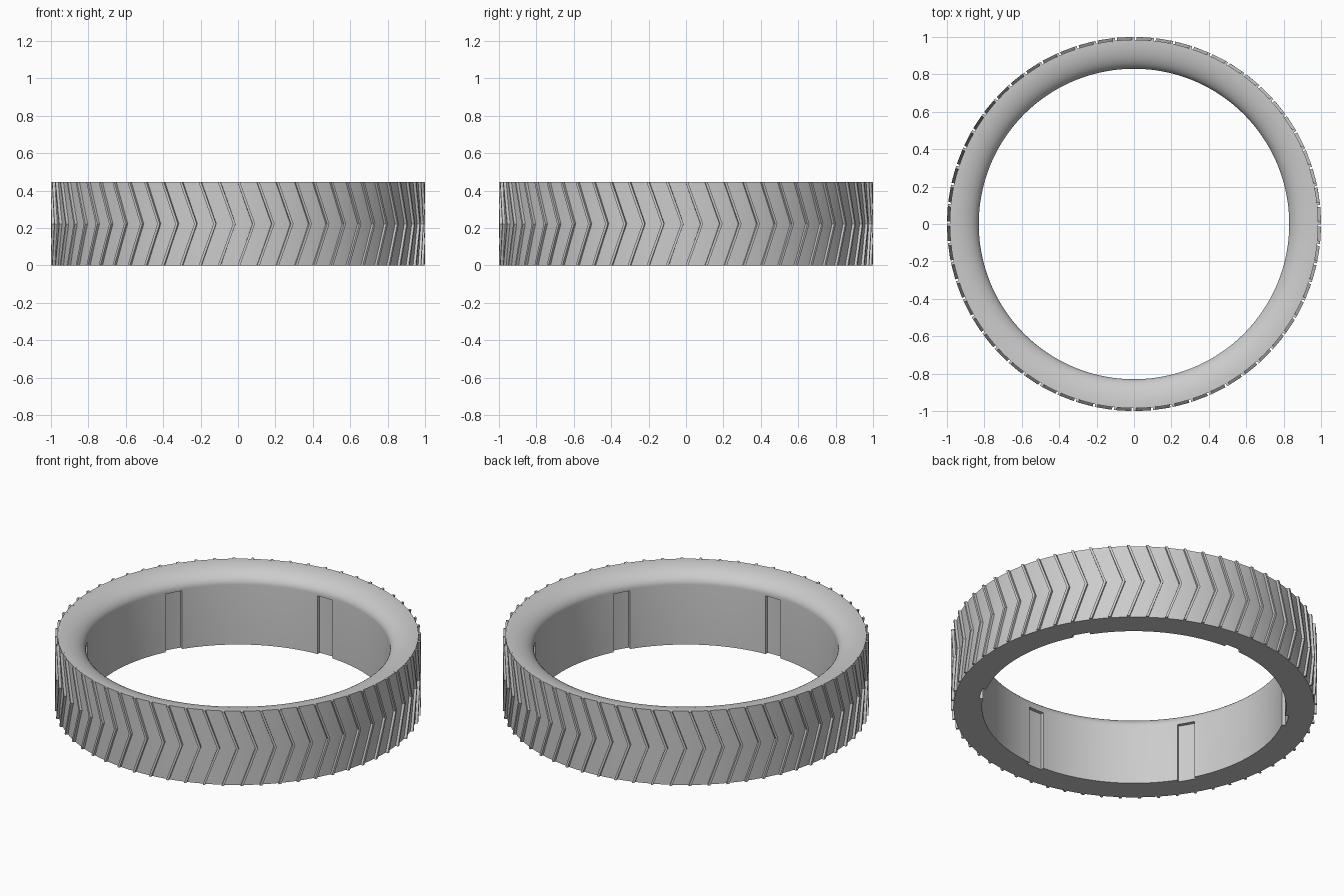
import bpy, bmesh, math
from math import sin, cos, radians, pi

HEIGHT, BODY_R, RIB_R, HOLE_R = 0.445, 0.985, 1.0, 0.83
SEGMENTS = 180

if "Cube" in bpy.data.objects:
    bpy.data.objects.remove(bpy.data.objects["Cube"])

grey = bpy.data.materials.new("plain grey")
grey.use_nodes = True
grey.diffuse_color = (0.6, 0.6, 0.6, 1)
for node in grey.node_tree.nodes:
    if node.type == 'BSDF_PRINCIPLED':
        node.inputs["Base Color"].default_value = grey.diffuse_color


def polar(r, deg, z):
    return (r * cos(radians(deg)), r * sin(radians(deg)), z)


def loft(bm, sections, closed=False):
    """Join equal closed cross-sections; cap the ends unless the loft is closed."""
    rings = [[bm.verts.new(p) for p in s] for s in sections]
    pairs = list(zip(rings, rings[1:]))
    if closed:
        pairs.append((rings[-1], rings[0]))
    for a, b in pairs:
        for i in range(len(a)):
            j = (i + 1) % len(a)
            bm.faces.new((a[i], a[j], b[j], b[i]))
    if not closed:
        bm.faces.new(rings[0])
        bm.faces.new(rings[-1])


def finish(bm, name):
    bmesh.ops.recalc_face_normals(bm, faces=bm.faces)
    mesh = bpy.data.meshes.new(name)
    bm.to_mesh(mesh)
    bm.free()
    mesh.materials.append(grey)
    obj = bpy.data.objects.new(name, mesh)
    bpy.context.collection.objects.link(obj)
    return obj


# Ring body: flat outside and bottom, rounded flare into the hole on top
flare_w, flare_h = BODY_R - HOLE_R, 0.085
profile = [(HOLE_R, 0), (BODY_R, 0), (BODY_R, HEIGHT / 2)]
for i in range(15):
    t = pi / 2 * (1 - i / 14)
    profile.append((BODY_R - flare_w * cos(t), HEIGHT - flare_h * (1 - sin(t))))
bm = bmesh.new()
loft(bm, [[polar(r, k * 360 / SEGMENTS, z) for r, z in profile]
          for k in range(SEGMENTS)], closed=True)
ring = finish(bm, "ring_body")

# Six shallow slots in the inner wall, open at the bottom
SLOT_HALF, SLOT_R, SLOT_TOP = 3.4, 0.85, 0.35
bm = bmesh.new()
for k in range(6):
    mid = 30 + 60 * k
    rect = [(0.8, -0.05), (SLOT_R, -0.05), (SLOT_R, SLOT_TOP), (0.8, SLOT_TOP)]
    loft(bm, [[polar(r, mid + SLOT_HALF * f, z) for r, z in rect]
              for f in (-1, -0.5, 0, 0.5, 1)])
cutter = finish(bm, "slot_cutter")
cutter.hide_render = True

cut = ring.modifiers.new("slots", 'BOOLEAN')
cut.operation, cut.solver, cut.object = 'DIFFERENCE', 'EXACT', cutter
bpy.ops.object.select_all(action='DESELECT')
bpy.context.view_layer.objects.active = ring
ring.select_set(True)
bpy.ops.object.modifier_apply(modifier=cut.name)
bpy.data.objects.remove(cutter)
bpy.ops.object.shade_smooth_by_angle(angle=radians(30))

# Thin chevron ribs around the outside
RIBS, RIB_WIDTH, RIB_SHIFT = 60, 0.8, 4.6
bm = bmesh.new()
for k in range(RIBS):
    start = k * 360 / RIBS - 0.15
    sections = []
    for z, shift in ((0, 0), (HEIGHT / 2, RIB_SHIFT), (HEIGHT, 0)):
        a, b = start + shift, start + shift + RIB_WIDTH
        sections.append([polar(0.975, a, z), polar(RIB_R, a, z),
                         polar(RIB_R, b, z), polar(0.975, b, z)])
    loft(bm, sections)
finish(bm, "tread_ribs")
